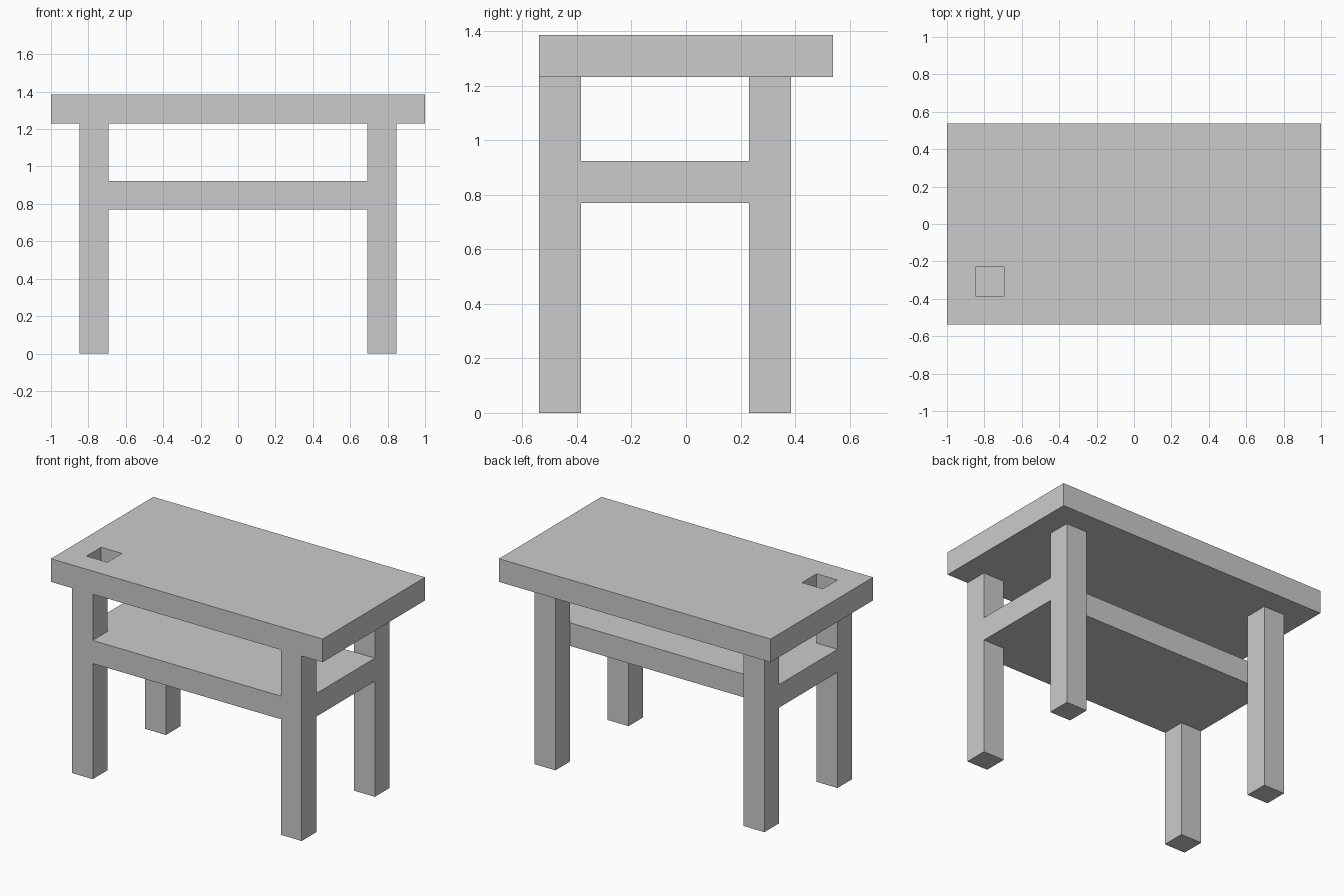
import bpy
import bmesh

if "Cube" in bpy.data.objects:
    bpy.data.objects.remove(bpy.data.objects["Cube"])

U = 2 / 13            # the whole table sits on a 13 x 7 x 9 unit grid

grey = bpy.data.materials.new("plain_grey")
grey.diffuse_color = (0.6, 0.6, 0.6, 1)
grey.use_nodes = True
grey.node_tree.nodes["Principled BSDF"].inputs["Base Color"].default_value = grey.diffuse_color


def plate(name, xs, ys, z0, z1, missing=()):
    """Slab split at grid lines xs, ys (in units), leaving out the missing cells."""
    bm = bmesh.new()
    grid = [[bm.verts.new(((x - 6.5) * U, (y - 3.5) * U, z0 * U)) for y in ys] for x in xs]
    for i in range(len(xs) - 1):
        for j in range(len(ys) - 1):
            if (i, j) not in missing:
                bm.faces.new((grid[i][j], grid[i + 1][j], grid[i + 1][j + 1], grid[i][j + 1]))
    # thicken the sheet upwards
    ext = bmesh.ops.extrude_face_region(bm, geom=bm.faces[:], use_keep_orig=True)
    top = [g for g in ext["geom"] if isinstance(g, bmesh.types.BMVert)]
    bmesh.ops.translate(bm, verts=top, vec=(0, 0, (z1 - z0) * U))
    bmesh.ops.recalc_face_normals(bm, faces=bm.faces[:])
    mesh = bpy.data.meshes.new(name)
    bm.to_mesh(mesh)
    bm.free()
    mesh.materials.append(grey)
    obj = bpy.data.objects.new(name, mesh)
    bpy.context.collection.objects.link(obj)
    return obj


# Table top with a square through hole behind the front left leg
plate("table_top", (0, 1, 2, 13), (0, 1, 2, 7), 8, 9, missing={(1, 1)})

# Shelf, flush with the legs in front and at the sides, notched around the front legs
plate("shelf", (1, 2, 11, 12), (0, 1, 5), 5, 6, missing={(0, 0), (2, 0)})

# Four square legs
for side, x in (("left", 1), ("right", 11)):
    for end, y in (("front", 0), ("back", 5)):
        plate(f"{end}_{side}_leg", (x, x + 1), (y, y + 1), 0, 8)
